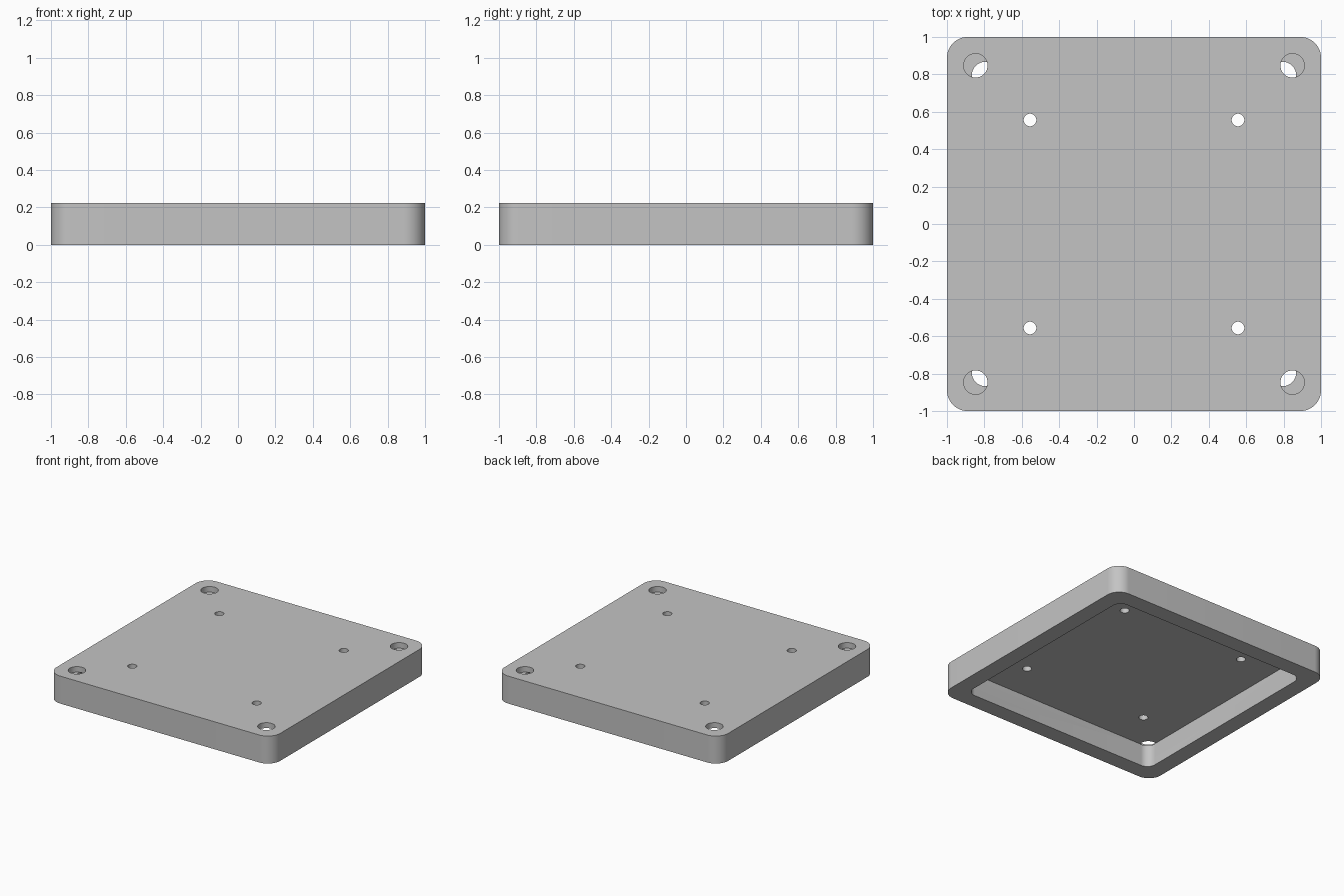
import bpy
import bmesh
import math

cube = bpy.data.objects.get("Cube")
if cube:
    bpy.data.objects.remove(cube, do_unlink=True)

HEIGHT = 0.222
ROOF = 0.178          # underside of the top panel

grey = bpy.data.materials.new("light grey")
grey.use_nodes = True
colour = (0.55, 0.55, 0.55, 1)
grey.diffuse_color = colour
grey.node_tree.nodes["Principled BSDF"].inputs["Base Color"].default_value = colour


def rounded_square(half, radius, steps=16):
    """Outline of a square with rounded corners."""
    points = []
    for corner in range(4):
        start = corner * math.pi / 2
        middle = start + math.pi / 4
        cx = math.copysign(half - radius, math.cos(middle))
        cy = math.copysign(half - radius, math.sin(middle))
        for i in range(steps + 1):
            a = start + math.pi / 2 * i / steps
            points.append((cx + radius * math.cos(a), cy + radius * math.sin(a)))
    return points


def circle(x, y, radius, sides=48):
    angles = [2 * math.pi * i / sides for i in range(sides)]
    return [(x + radius * math.cos(a), y + radius * math.sin(a)) for a in angles]


def prism(name, outlines, bottom, top):
    """Extrude one or more outlines between two heights."""
    bm = bmesh.new()
    for outline in outlines:
        face = bm.faces.new([bm.verts.new((x, y, bottom)) for x, y in outline])
        result = bmesh.ops.extrude_face_region(bm, geom=[face])
        verts = [v for v in result["geom"] if isinstance(v, bmesh.types.BMVert)]
        bmesh.ops.translate(bm, verts=verts, vec=(0, 0, top - bottom))
    bmesh.ops.recalc_face_normals(bm, faces=bm.faces)
    mesh = bpy.data.meshes.new(name)
    bm.to_mesh(mesh)
    bm.free()
    mesh.materials.append(grey)
    obj = bpy.data.objects.new(name, mesh)
    bpy.context.collection.objects.link(obj)
    return obj


def four_holes(offset, radius):
    return [circle(sx * offset, sy * offset, radius) for sx in (-1, 1) for sy in (-1, 1)]


# Rounded block
plate = prism("mounting_plate", [rounded_square(1, 0.111)], 0, HEIGHT)

# Hollow underside, then corner holes and inner screw holes through the panel
cutters = [
    prism("cavity_cutter", [rounded_square(0.867, 0.072)], -0.1, ROOF),
    prism("corner_hole_cutter", four_holes(0.847, 0.064), ROOF - 0.001, HEIGHT + 0.1),
    prism("screw_hole_cutter", four_holes(0.556, 0.034), ROOF - 0.05, HEIGHT + 0.1),
]
bpy.ops.object.select_all(action="DESELECT")
plate.select_set(True)
bpy.context.view_layer.objects.active = plate
for cutter in cutters:
    cutter.hide_render = True
    cut = plate.modifiers.new(cutter.name, "BOOLEAN")
    cut.operation = "DIFFERENCE"
    cut.solver = "EXACT"
    cut.object = cutter
    bpy.ops.object.modifier_apply(modifier=cut.name)
    bpy.data.objects.remove(cutter, do_unlink=True)

bpy.ops.object.shade_smooth_by_angle(angle=math.radians(30))
